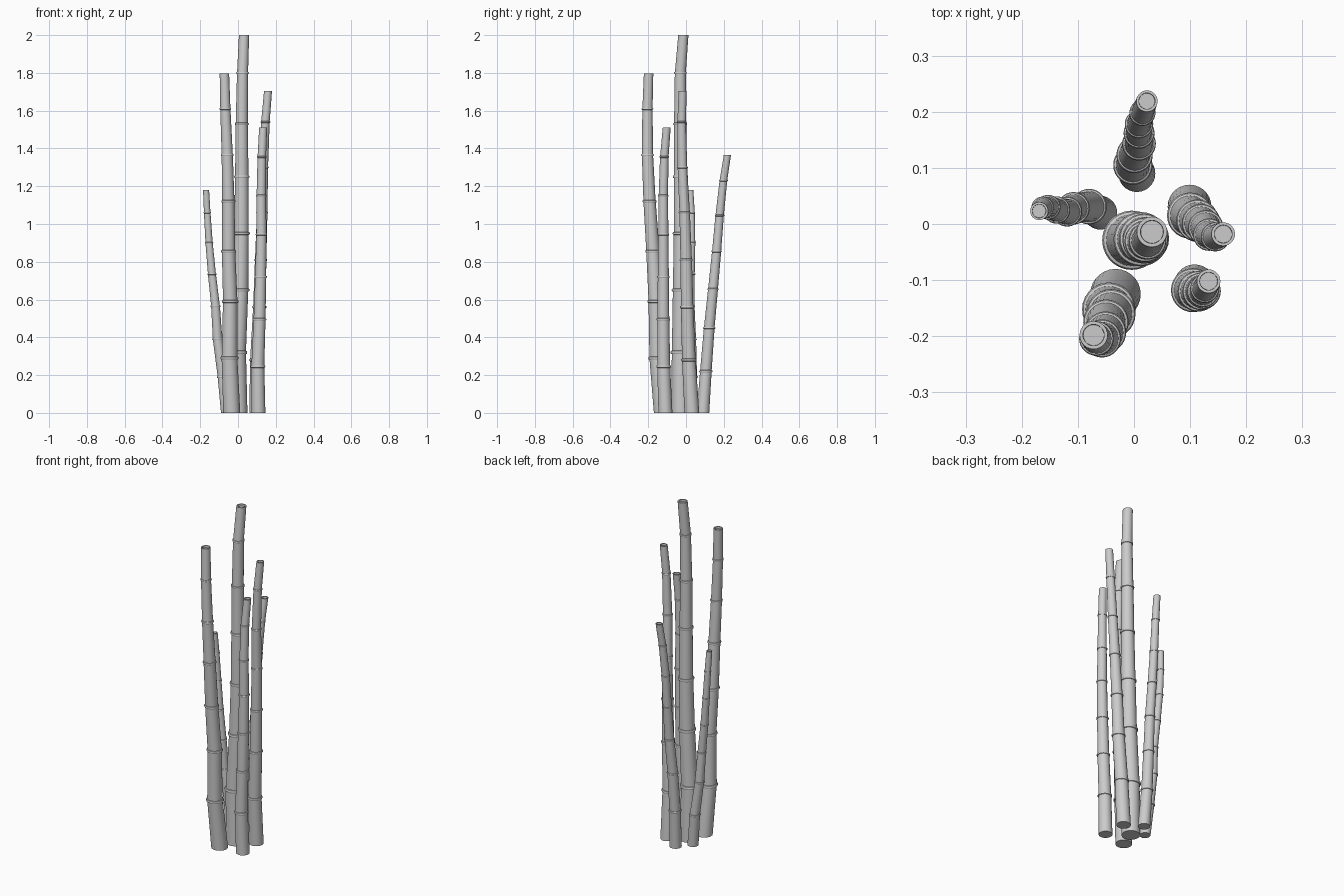
import bpy, bmesh, math

SIDES = 28


def stalk(name, r_base, r_top, pts):
    """Loft one bamboo cane through its base, nodes and tip (x, y, z)."""
    bm = bmesh.new()
    height = pts[-1][2]

    def radius(z):
        return r_base + (r_top - r_base) * z / height

    def ring(x, y, z, r):
        return [bm.verts.new((x + r * math.cos(2 * math.pi * i / SIDES),
                              y + r * math.sin(2 * math.pi * i / SIDES), z))
                for i in range(SIDES)]

    # base rim
    rings = [ring(*pts[0], r_base)]
    # swollen node joints
    for k in range(1, len(pts) - 1):
        x, y, z = pts[k]
        r = radius(z)
        h = 0.2 * r
        for dz, f in ((-1.0, 1.0), (-0.8, 1.09), (-0.3, 1.14), (0.3, 1.14),
                      (0.8, 1.09), (1.0, 0.99)):
            a, b = (pts[k - 1], pts[k]) if dz < 0 else (pts[k], pts[k + 1])
            s = dz * h / (b[2] - a[2])
            rings.append(ring(x + s * (b[0] - a[0]), y + s * (b[1] - a[1]),
                              z + dz * h, r * f))
    # cut tip with recessed floor
    x, y, z = pts[-1]
    rings.append(ring(x, y, z, r_top))
    rings.append(ring(x, y, z, r_top * 0.76))
    rings.append(ring(x, y, z - 0.012, r_top * 0.74))

    for a, b in zip(rings, rings[1:]):
        for i in range(SIDES):
            j = (i + 1) % SIDES
            bm.faces.new((a[i], a[j], b[j], b[i]))
    bm.faces.new(rings[0][::-1])
    bm.faces.new(rings[-1])

    me = bpy.data.meshes.new(name)
    bm.to_mesh(me)
    bm.free()
    ob = bpy.data.objects.new(name, me)
    bpy.context.collection.objects.link(ob)
    bpy.ops.object.select_all(action='DESELECT')
    ob.select_set(True)
    bpy.context.view_layer.objects.active = ob
    bpy.ops.object.shade_smooth_by_angle(angle=math.radians(35))


# tallest central cane
stalk("centre_stalk", 0.05, 0.027, [
    (0, -.027, 0), (-.004, -.029, .32), (.012, -.027, .65), (.018, -.026, .95),
    (.02, -.029, 1.25), (.02, -.031, 1.53), (.024, -.03, 1.80), (.032, -.014, 2)])

# front left cane
stalk("front_left_stalk", 0.045, 0.025, [
    (-.033, -.125, 0), (-.045, -.152, .29), (-.041, -.16, .59), (-.05, -.175, .855),
    (-.051, -.193, 1.12), (-.057, -.204, 1.365), (-.067, -.204, 1.61), (-.072, -.198, 1.797)])

# right cane
stalk("right_stalk", 0.039, 0.021, [
    (.099, .031, 0), (.1, .015, .28), (.113, .006, .56), (.12, .001, .81),
    (.128, -.007, 1.06), (.134, -.019, 1.30), (.145, -.023, 1.54), (.159, -.018, 1.705)])

# front right cane
stalk("front_right_stalk", 0.037, 0.021, [
    (.108, -.109, 0), (.105, -.118, .245), (.114, -.12, .495), (.12, -.12, .72),
    (.124, -.12, .945), (.123, -.12, 1.15), (.126, -.115, 1.355), (.133, -.102, 1.51)])

# back cane
stalk("back_stalk", 0.033, 0.019, [
    (.005, .09, 0), (-.002, .105, .22), (.001, .123, .45), (.009, .143, .655),
    (.009, .162, .855), (.009, .178, 1.045), (.015, .198, 1.23), (.023, .219, 1.365)])

# left cane
stalk("left_stalk", 0.03, 0.016, [
    (-.06, .02, 0), (-.08, .031, .19), (-.108, .028, .39), (-.119, .022, .565),
    (-.138, .025, .735), (-.153, .03, .90), (-.163, .029, 1.06), (-.169, .023, 1.18)])
